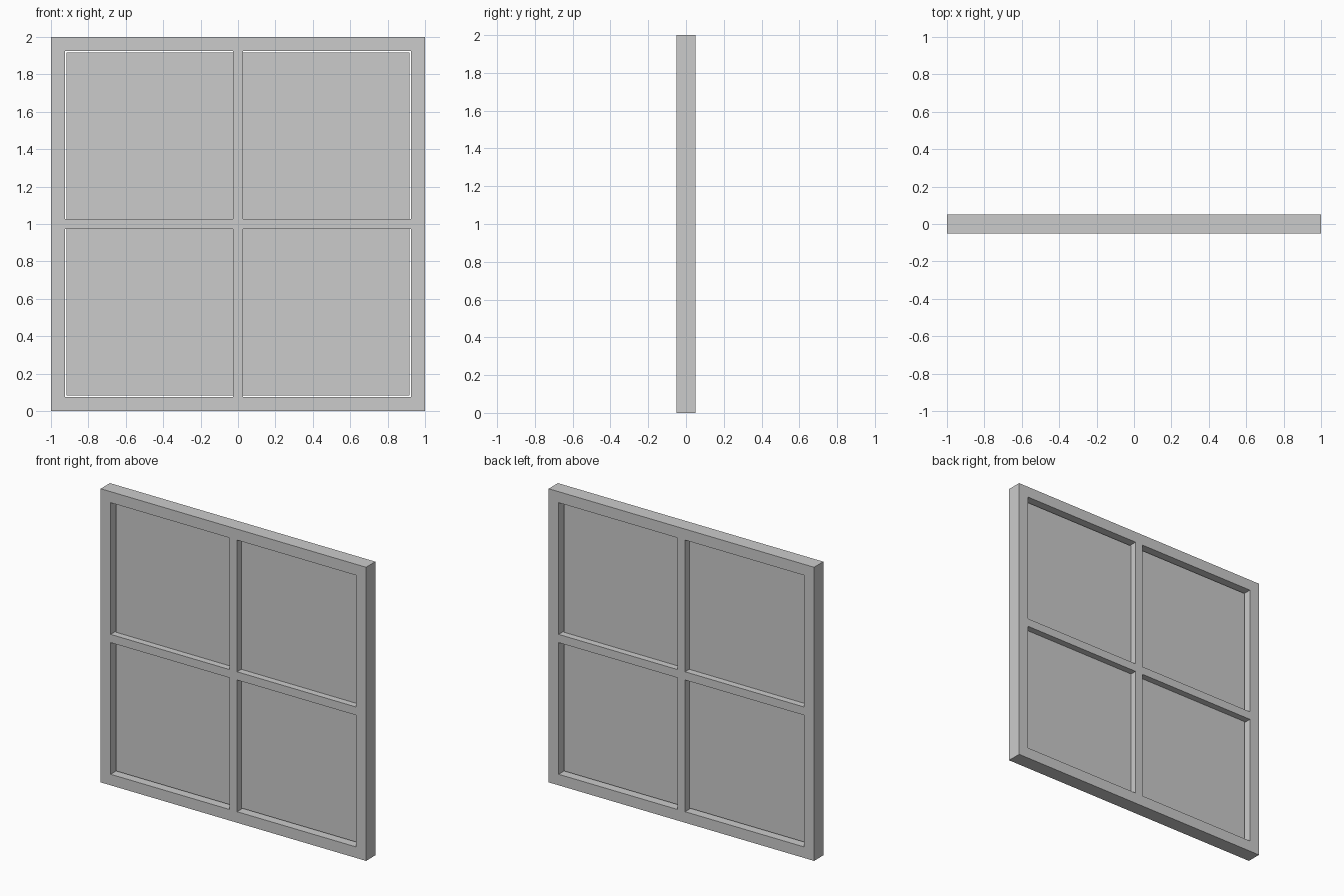
import bpy, bmesh, math

if "Cube" in bpy.data.objects:
    bpy.data.objects.remove(bpy.data.objects["Cube"])

DEPTH = 0.10       # frame thickness in y
BORDER = 0.075     # outer frame bar width
BAR = 0.028        # half width of the glazing bars
PANE = 0.917       # half size of the glass sheet (thin gap to the frame)
GLASS = 0.01       # glass thickness


def new_object(name, bm):
    mesh = bpy.data.meshes.new(name)
    bm.to_mesh(mesh)
    bm.free()
    obj = bpy.data.objects.new(name, mesh)
    bpy.context.collection.objects.link(obj)
    return obj


# Window frame with cross bars: flat lattice extruded to depth
stops = [-1, -1 + BORDER, -BAR, BAR, 1 - BORDER, 1]
bm = bmesh.new()
grid = [[bm.verts.new((x, -DEPTH / 2, 1 + z)) for z in stops] for x in stops]
for i in range(5):
    for j in range(5):
        if i in (1, 3) and j in (1, 3):   # the four openings
            continue
        bm.faces.new((grid[i][j], grid[i + 1][j], grid[i + 1][j + 1], grid[i][j + 1]))
ext = bmesh.ops.extrude_face_region(bm, geom=bm.faces[:], use_keep_orig=True)
moved = [g for g in ext["geom"] if isinstance(g, bmesh.types.BMVert)]
bmesh.ops.translate(bm, vec=(0, DEPTH, 0), verts=moved)
bmesh.ops.recalc_face_normals(bm, faces=bm.faces[:])
new_object("window_frame", bm)

# Glass sheet held by the cross bars
bm = bmesh.new()
bmesh.ops.create_cube(bm, size=1)
bmesh.ops.scale(bm, vec=(2 * PANE, GLASS, 2 * PANE), verts=bm.verts[:])
bmesh.ops.translate(bm, vec=(0, 0, 1), verts=bm.verts[:])
new_object("glass_pane", bm)
